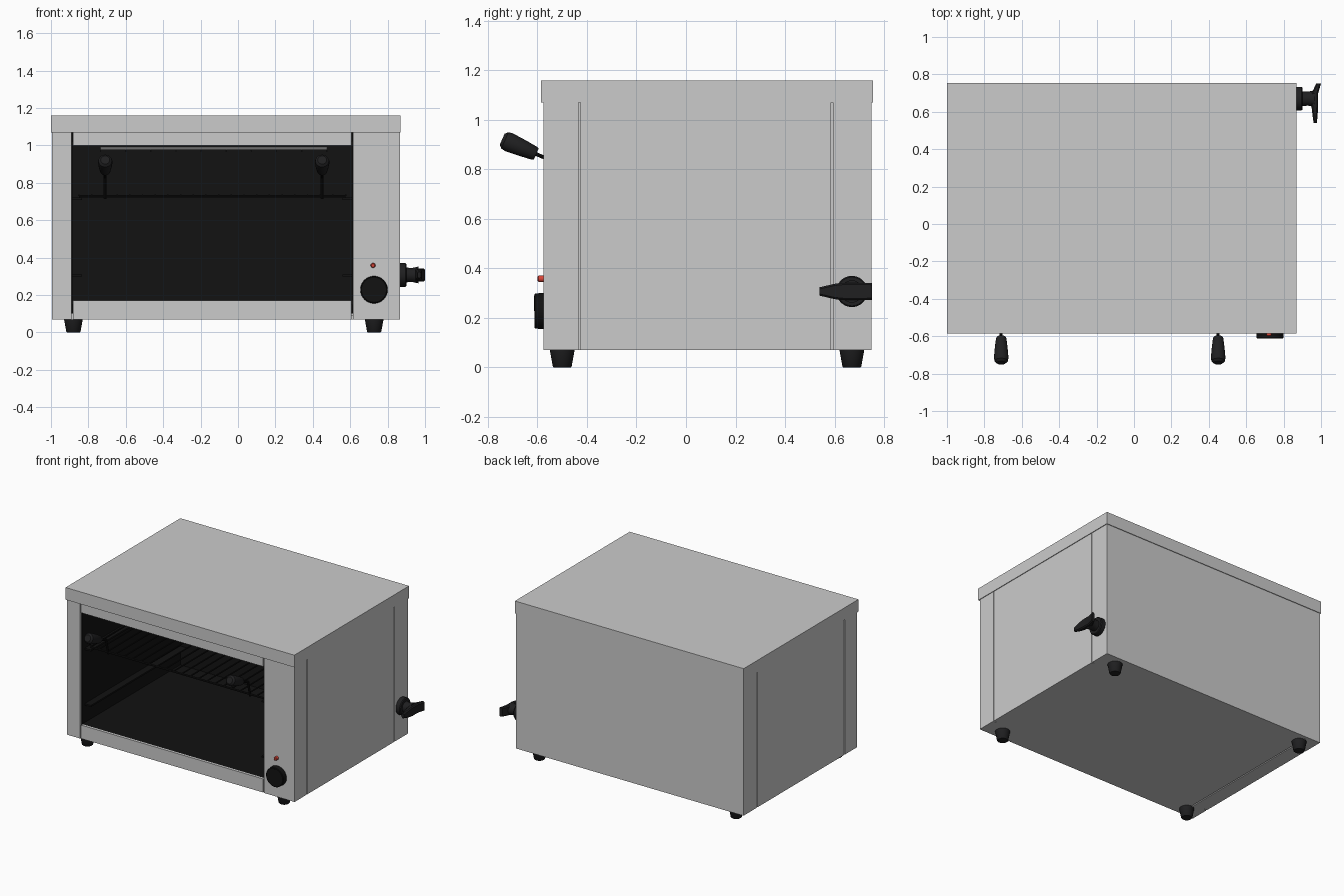
import bpy, bmesh, math
from mathutils import Vector

if "Cube" in bpy.data.objects:
    bpy.data.objects.remove(bpy.data.objects["Cube"])


def material(name, color):
    m = bpy.data.materials.new(name)
    m.diffuse_color = color
    m.use_nodes = True
    m.node_tree.nodes["Principled BSDF"].inputs["Base Color"].default_value = m.diffuse_color
    return m


BLACK = material("black", (0.006, 0.006, 0.006, 1))
RUBBER = material("rubber", (0.014, 0.014, 0.015, 1))
RED = material("red", (0.7, 0.06, 0.04, 1))


def finish(name, bm, mat=None, smooth=False):
    bmesh.ops.recalc_face_normals(bm, faces=bm.faces)
    me = bpy.data.meshes.new(name)
    bm.to_mesh(me)
    bm.free()
    ob = bpy.data.objects.new(name, me)
    bpy.context.collection.objects.link(ob)
    if mat:
        me.materials.append(mat)
    if smooth:
        bpy.ops.object.select_all(action='DESELECT')
        bpy.context.view_layer.objects.active = ob
        ob.select_set(True)
        bpy.ops.object.shade_smooth_by_angle(angle=math.radians(35))
    return ob


def box(name, x, y, z, mat=None):
    bm = bmesh.new()
    bmesh.ops.create_cube(bm, size=1)
    for v in bm.verts:
        v.co = [r[0] + (c + 0.5) * (r[1] - r[0]) for c, r in zip(v.co, (x, y, z))]
    return finish(name, bm, mat)


def lathe(name, origin, axis, profile, mat=None, n=32):
    """Closed turned solid; profile is (distance along axis, radius)."""
    bm = bmesh.new()
    q = Vector(axis).to_track_quat('Z', 'Y')
    rings = [[bm.verts.new(Vector(origin) + q @ Vector((r * math.cos(2 * math.pi * i / n),
              r * math.sin(2 * math.pi * i / n), d))) for i in range(n)] for d, r in profile]
    for a, b in zip(rings, rings[1:]):
        for i in range(n):
            bm.faces.new((a[i], a[(i + 1) % n], b[(i + 1) % n], b[i]))
    bm.faces.new(rings[0])
    bm.faces.new(rings[-1])
    return finish(name, bm, mat, True)


def rod(name, a, b, r, mat=None, n=10):
    d = Vector(b) - Vector(a)
    return lathe(name, a, d, [(0, r), (d.length, r)], mat, n)


X0, X1, Y0, Y1, Z0, Z1 = -0.995, 0.865, -0.575, 0.75, 0.07, 1.07
OX0, OX1 = -0.885, 0.61            # front opening
T, G = 0.02, 0.004                 # sheet thickness, half gap

# lid
box("lid", (-1.0, 0.87), (-0.585, 0.755), (Z1, 1.16))

# outer sheet panels, separated by narrow grooves
box("front_panel_left", (X0, OX0 - G), (Y0, Y0 + T), (Z0, Z1))
box("front_panel_right", (OX1 + G, X1), (Y0, Y0 + T), (Z0, Z1))
box("front_strip_top", (OX0 + G, OX1 - G), (Y0 + 0.003, Y0 + T), (1.0, Z1))
box("front_strip_bottom", (OX0 + G, OX1 - G), (Y0 + 0.003, Y0 + T), (Z0, 0.17))
box("back_panel", (X0, X1), (Y1 - T, Y1), (Z0, Z1))
for side, xs in (("left", (X0, X0 + T)), ("right", (X1 - T, X1))):
    box("side_front_return_" + side, xs, (Y0 + T, -0.43 - G), (Z0, Z1))
    box("side_panel_" + side, xs, (-0.43 + G, 0.59 - G), (Z0, Z1))
    box("side_back_return_" + side, xs, (0.59 + G, Y1 - T), (Z0, Z1))
    inner = (X0 + T, X0 + T + 0.006) if side == "left" else (X1 - T - 0.006, X1 - T)
    for y in (-0.43, 0.59):
        box("groove_backing_" + side, inner, (y - 0.02, y + 0.02), (Z0 + T, Z1))
box("base_plate", (OX0 + G, X1 - T), (Y0 + T, Y1 - T), (Z0, Z0 + T))
box("base_plate_left", (X0 + T, OX0 - G), (Y0 + T, Y1 - T), (Z0, Z0 + T))

# dark cooking chamber, open at the front
CB = 0.59
yc = (Y0 + T, CB)
box("chamber_wall_left", (OX0 - T, OX0), yc, (0.1, Z1), BLACK)
box("chamber_wall_right", (OX1, OX1 + T), yc, (0.1, Z1), BLACK)
box("chamber_back", (OX0 - T, OX1 + T), (CB, CB + T), (0.1, Z1), BLACK)
box("chamber_floor", (OX0, OX1), yc, (0.15, 0.17), BLACK)
box("chamber_ceiling", (OX0, OX1), yc, (1.0, 1.02), BLACK)

# shelf runners on the chamber walls
for z in (0.31, 0.72):
    box("runner_left", (OX0, OX0 + 0.05), (Y0 + 0.05, CB), (z - 0.012, z), BLACK)
    box("runner_right", (OX1 - 0.05, OX1), (Y0 + 0.05, CB), (z - 0.012, z), BLACK)

# heating tubes under the ceiling with guard bars
for i in range(6):
    y = -0.45 + i * 0.18
    rod("heating_tube", (-0.735, y, 0.983), (0.475, y, 0.983), 0.009)
for i in range(10):
    x = -0.735 + i * 1.21 / 9
    rod("guard_bar", (x, -0.48, 0.97), (x, 0.5, 0.97), 0.004, BLACK, 8)

# wire rack
RX0, RX1, RY0, RY1, RZ = -0.85, 0.575, -0.5, 0.54, 0.727
for y in (RY0, 0.02, RY1):
    rod("rack_cross_wire", (RX0, y, RZ), (RX1, y, RZ), 0.007, BLACK, 8)
for i in range(22):
    x = RX0 + i * (RX1 - RX0) / 21
    rod("rack_wire", (x, RY0, RZ + 0.006), (x, RY1, RZ + 0.006), 0.005, BLACK, 8)

# rack handles: bent stem and tapered grip
for x in (-0.71, 0.45):
    grip = Vector((x, -0.605, 0.862))
    axis = Vector((0, -0.92, 0.40))
    rod("handle_stem", grip - axis.normalized() * 0.09, grip, 0.008, BLACK)
    rod("handle_stem_lower", (x, -0.5, 0.715), grip - axis.normalized() * 0.085, 0.008, BLACK)
    lathe("rack_handle", grip, axis, [(0, 0.024), (0.008, 0.028), (0.06, 0.034),
          (0.12, 0.039), (0.138, 0.036), (0.15, 0.024)], RUBBER)

# thermostat dial and indicator lamp
lathe("dial", (0.727, Y0, 0.228), (0, -1, 0), [(0, 0.073), (0.034, 0.071), (0.037, 0.067)], BLACK, 48)
box("dial_pointer", (0.72, 0.734), (-0.613, -0.605), (0.228, 0.29), BLACK)
lathe("indicator_lamp", (0.722, Y0, 0.358), (0, -1, 0), [(0, 0.013), (0.02, 0.013), (0.024, 0.009)], RED, 20)

# side lever: base disc, neck and tapered grip
lathe("lever_base", (X1, 0.67, 0.307), (1, 0, 0), [(0, 0.063), (0.03, 0.063), (0.036, 0.058)], RUBBER, 40)
lathe("lever_neck", (0.895, 0.67, 0.307), (1, 0, 0), [(0, 0.04), (0.035, 0.037), (0.07, 0.045)], RUBBER)
bm = bmesh.new()
rings = []
# stations along y: (y, x inner, x outer, half height)
for y, xa, xb, h in ((0.54, 0.96, 0.978, 0.017), (0.60, 0.952, 0.983, 0.031),
                     (0.64, 0.948, 0.985, 0.035), (0.70, 0.95, 0.985, 0.035),
                     (0.752, 0.975, 1.0, 0.034)):
    c = 0.007
    rings.append([bm.verts.new((x, y, 0.307 + z)) for x, z in (
        (xa + c, -h), (xb - c, -h), (xb, c - h), (xb, h - c),
        (xb - c, h), (xa + c, h), (xa, h - c), (xa, c - h))])
for a, b in zip(rings, rings[1:]):
    for i in range(8):
        bm.faces.new((a[i], a[(i + 1) % 8], b[(i + 1) % 8], b[i]))
bm.faces.new(rings[0])
bm.faces.new(rings[-1])
finish("lever_grip", bm, RUBBER, True)

# feet
for x in (-0.88, 0.728):
    for y in (-0.5, 0.67):
        lathe("foot", (x, y, 0), (0, 0, 1), [(0, 0.034), (0.004, 0.038), (Z0, 0.05)], RUBBER)
